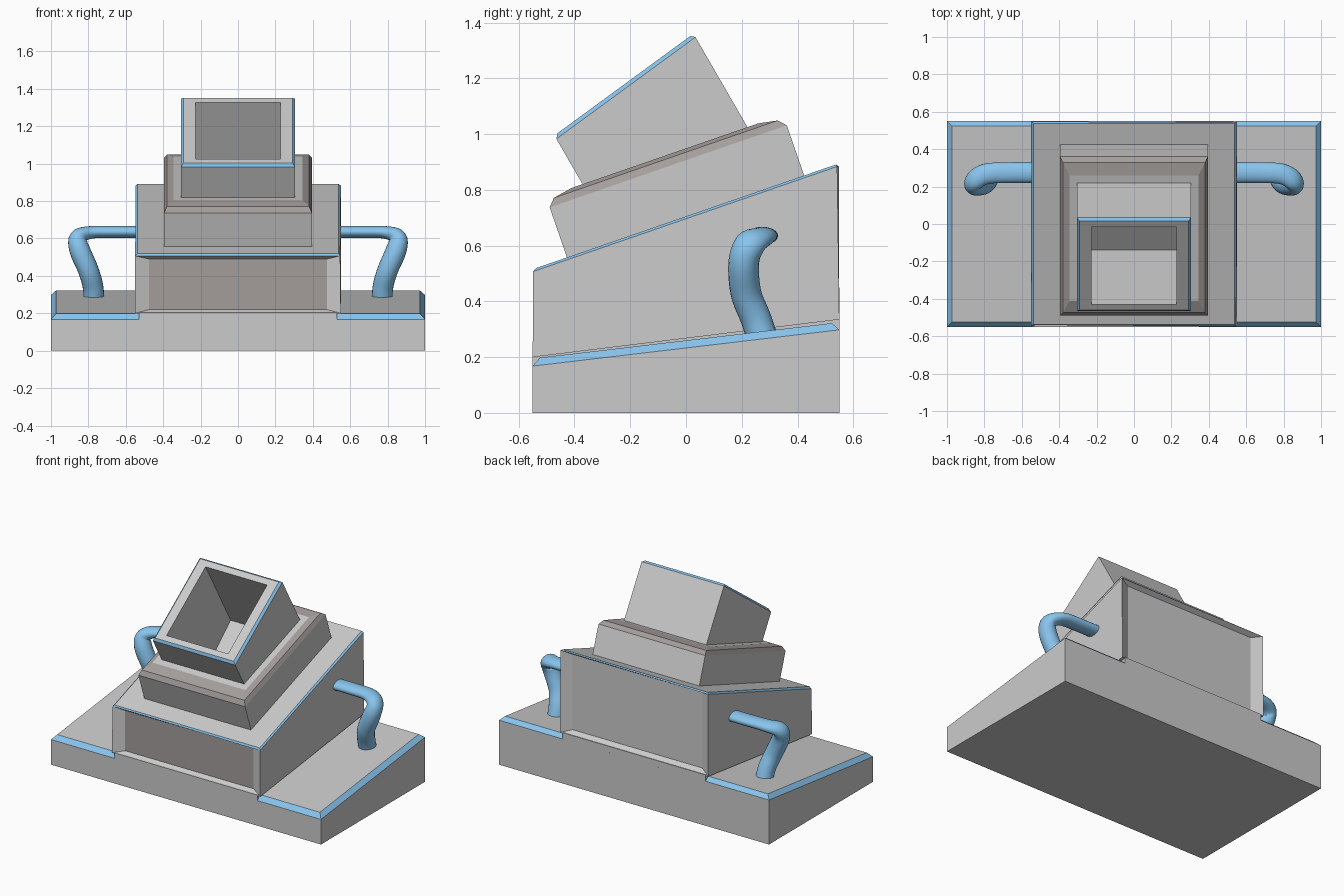
import bpy, bmesh, math
from mathutils import Vector

if "Cube" in bpy.data.objects:
    bpy.data.objects.remove(bpy.data.objects["Cube"])


def material(name, rgb):
    m = bpy.data.materials.new(name)
    m.diffuse_color = (*rgb, 1)
    m.use_nodes = True
    m.node_tree.nodes["Principled BSDF"].inputs["Base Color"].default_value = m.diffuse_color
    return m


BLUE = material("blue_trim", (0.25, 0.56, 0.86))
BROWN = material("dark_brown", (0.37, 0.34, 0.33))


def finish(name, bm, mats):
    bmesh.ops.recalc_face_normals(bm, faces=bm.faces)
    me = bpy.data.meshes.new(name)
    bm.to_mesh(me)
    bm.free()
    for m in mats:
        me.materials.append(m)
    ob = bpy.data.objects.new(name, me)
    bpy.context.collection.objects.link(ob)
    return ob


def loft(name, rings, brown_bands=(), brown_cap=False, trim=(), trim_width=0.0):
    """Skin a stack of four-cornered rings; chamfer edges joining the trim corners in blue."""
    bm = bmesh.new()
    vs = [[bm.verts.new(p) for p in r] for r in rings]
    cap = bm.faces.new(vs[0])
    cap.material_index = 2 if brown_cap else 0
    bm.faces.new(vs[-1])
    for b in range(len(vs) - 1):
        for i in range(4):
            j = (i + 1) % 4
            f = bm.faces.new((vs[b][i], vs[b][j], vs[b + 1][j], vs[b + 1][i]))
            f.material_index = 2 if b in brown_bands else 0
    bmesh.ops.recalc_face_normals(bm, faces=bm.faces)
    corners = {vs[r][i] for r, i in trim}
    edges = [e for e in bm.edges if all(v in corners for v in e.verts)]
    if edges:
        bmesh.ops.bevel(bm, geom=edges, offset=trim_width, segments=1,
                        affect='EDGES', material=1)
    return finish(name, bm, (None, BLUE, BROWN))


def plan(x, front, back):
    """Ring seen from above: front and back are (y, z)."""
    return [(-x, *front), (x, *front), (x, *back), (-x, *back)]


def upright(x, y, z0, z1):
    return [(-x, y, z0), (x, y, z0), (x, y, z1), (-x, y, z1)]


# Sloped base slab with blue chamfer, and the plinth under the body
loft("base", [plan(1, (-0.55, 0), (0.55, 0)), plan(1, (-0.55, 0.195), (0.55, 0.325))],
     trim=[(1, i) for i in range(4)], trim_width=0.027)
loft("body_plinth", [plan(0.53, (-0.55, 0.01), (0.55, 0.01)),
                     plan(0.53, (-0.55, 0.205), (0.55, 0.34))])

# Body with sunken front and back panels and blue top edge
body = loft("body", [upright(0.475, -0.515, 0.22, 0.49), upright(0.55, -0.55, 0.2, 0.515),
                     upright(0.55, 0.55, 0.335, 0.895), upright(0.48, 0.515, 0.36, 0.865)],
            brown_cap=True, trim=[(1, 2), (1, 3), (2, 2), (2, 3)], trim_width=0.012)

# Collar block, set square to the sloped body top
U, N, O = Vector((0, 0.945, 0.327)), Vector((0, -0.327, 0.945)), Vector((0, 0, 0.70))


def tilted(x, u, n):
    return [O + Vector((sx * x, 0, 0)) + U * (su * u) + N * n
            for sx, su in ((-1, -1), (1, -1), (1, 1), (-1, 1))]


collar = loft("collar", [tilted(0.395, 0.45, -0.03), tilted(0.395, 0.45, 0.195),
                         tilted(0.38, 0.425, 0.222), tilted(0.345, 0.355, 0.235)],
              brown_bands=(1, 2))


# Leaning hood with blue rim
def slide(p, d):
    return (p[0] + 0.5 * d, p[1] - 0.866 * d)


front, back = (-0.472, 0.995), (0.027, 1.36)
hood = loft("hood", [plan(0.305, slide(front, 0.26), slide(back, 0.43)),
                     plan(0.305, front, back)],
            trim=[(1, i) for i in range(4)], trim_width=0.014)

# Shaft hollowed through hood, collar and body
lip_f, lip_b = (-0.43, 1.025), (-0.017, 1.327)
cutter = loft("shaft_cutter", [plan(0.228, slide(lip_f, 0.58), slide(lip_b, 0.53)),
                               plan(0.228, slide(lip_f, -0.1), slide(lip_b, -0.1))])
cutter.hide_render = True
for ob in (hood, collar, body):
    mod = ob.modifiers.new("shaft", 'BOOLEAN')
    mod.operation = 'DIFFERENCE'
    mod.solver = 'EXACT'
    mod.object = cutter
    bpy.context.view_layer.objects.active = ob
    bpy.ops.object.modifier_apply(modifier=mod.name)
bpy.data.objects.remove(cutter)

# Bent side pipes: x, y, z, half width, half height (flattened where they meet the body)
PATH = [(0.52, 0.275, 0.635, 0.055, 0.032), (0.66, 0.275, 0.635, 0.055, 0.032),
        (0.79, 0.268, 0.632, 0.055, 0.034), (0.855, 0.23, 0.605, 0.055, 0.045),
        (0.847, 0.207, 0.54, 0.055, 0.055), (0.80, 0.215, 0.43, 0.055, 0.055),
        (0.775, 0.25, 0.34, 0.055, 0.055), (0.77, 0.28, 0.25, 0.055, 0.055)]


def spline(pts, steps=5):
    p = [Vector(q) for q in pts]
    p = [2 * p[0] - p[1]] + p + [2 * p[-1] - p[-2]]
    out = []
    for a, b, c, d in zip(p, p[1:], p[2:], p[3:]):
        for k in range(steps):
            t = k / steps
            out.append(0.5 * (2 * b + (c - a) * t + (2 * a - 5 * b + 4 * c - d) * t * t
                              + (3 * b - a - 3 * c + d) * t ** 3))
    return out + [p[-2]]


def pipe(name, side, sides=20):
    bm = bmesh.new()
    pts = spline(PATH)
    pos = [Vector(q[:3]) for q in pts]
    rings = []
    for i, q in enumerate(pts):
        t = (pos[min(i + 1, len(pos) - 1)] - pos[max(i - 1, 0)]).normalized()
        w = Vector((0, 1, 0))
        w = (w - t * t.dot(w)).normalized()
        h = t.cross(w)
        ring = []
        for k in range(sides):
            a = 2 * math.pi * k / sides
            v = pos[i] + w * (q[3] * math.cos(a)) + h * (q[4] * math.sin(a))
            ring.append(bm.verts.new((v.x * side, v.y, v.z)))
        rings.append(ring)
    for r, s in zip(rings, rings[1:]):
        for k in range(sides):
            f = bm.faces.new((r[k], r[(k + 1) % sides], s[(k + 1) % sides], s[k]))
            f.smooth = True
    bm.faces.new(rings[0])
    bm.faces.new(rings[-1])
    finish(name, bm, (BLUE,))


pipe("right_pipe", 1)
pipe("left_pipe", -1)
